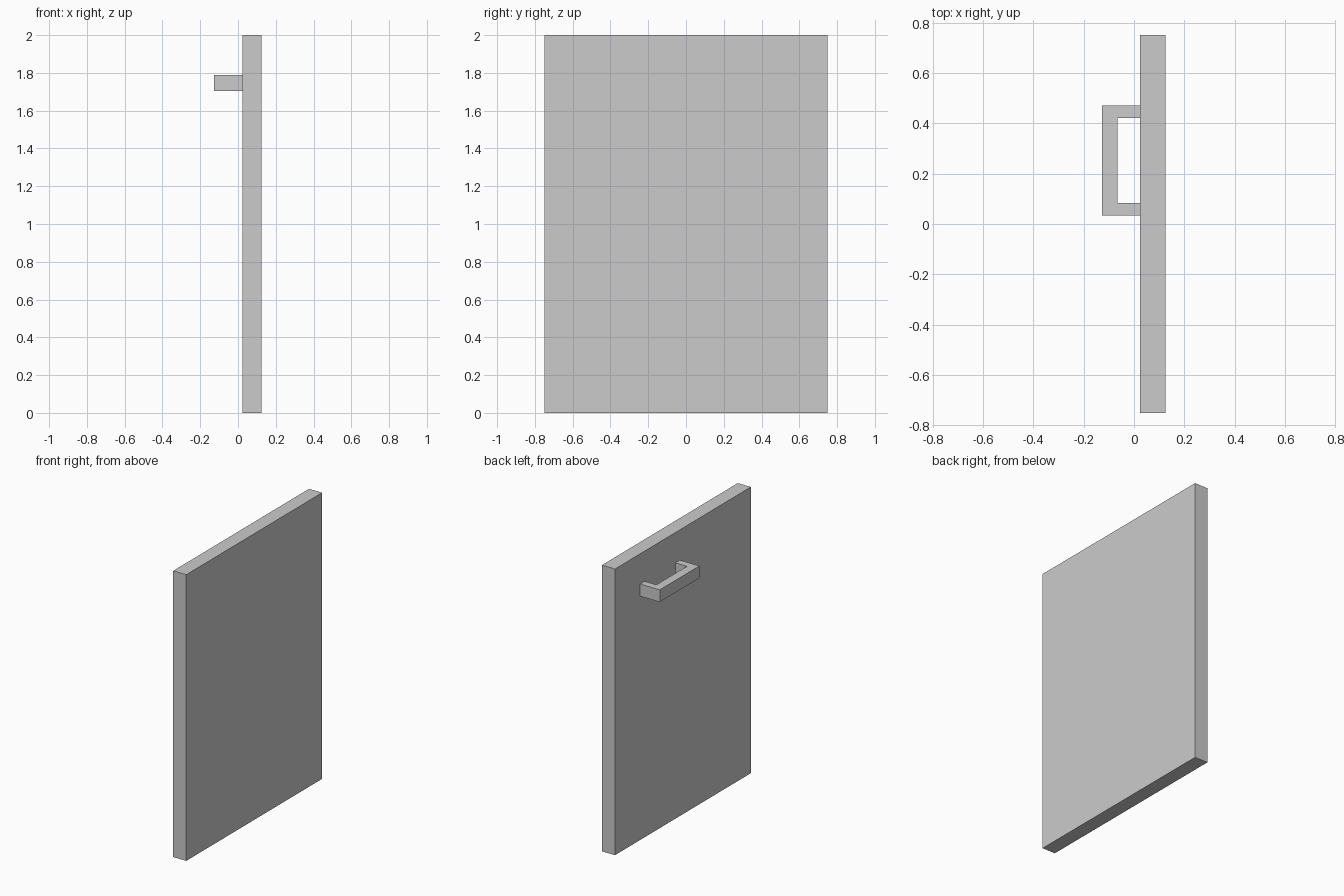
import bpy, bmesh

if "Cube" in bpy.data.objects:
    bpy.data.objects.remove(bpy.data.objects["Cube"])


def prism(name, outline, z0, z1):
    """Extrude a flat xy outline from z0 up to z1."""
    bm = bmesh.new()
    face = bm.faces.new([bm.verts.new((x, y, z0)) for x, y in outline])
    ext = bmesh.ops.extrude_face_region(bm, geom=[face])
    top = [g for g in ext["geom"] if isinstance(g, bmesh.types.BMVert)]
    bmesh.ops.translate(bm, verts=top, vec=(0, 0, z1 - z0))
    bmesh.ops.recalc_face_normals(bm, faces=bm.faces)
    mesh = bpy.data.meshes.new(name)
    bm.to_mesh(mesh)
    bm.free()
    obj = bpy.data.objects.new(name, mesh)
    bpy.context.collection.objects.link(obj)
    return obj


# Door panel
FACE_X, BACK_X = 0.024, 0.125
prism("door_panel", [(FACE_X, -0.75), (BACK_X, -0.75),
                     (BACK_X, 0.75), (FACE_X, 0.75)], 0, 2)

# U-shaped pull handle: half profile mirrored about its middle
MID_Y, OUT, INN = 0.252, 0.219, 0.169
half = [(-0.127, OUT), (FACE_X, OUT), (FACE_X, INN), (-0.066, INN)]
outline = [(x, MID_Y + y) for x, y in half]
outline += [(x, MID_Y - y) for x, y in reversed(half)]
prism("handle", outline, 1.703, 1.788)
